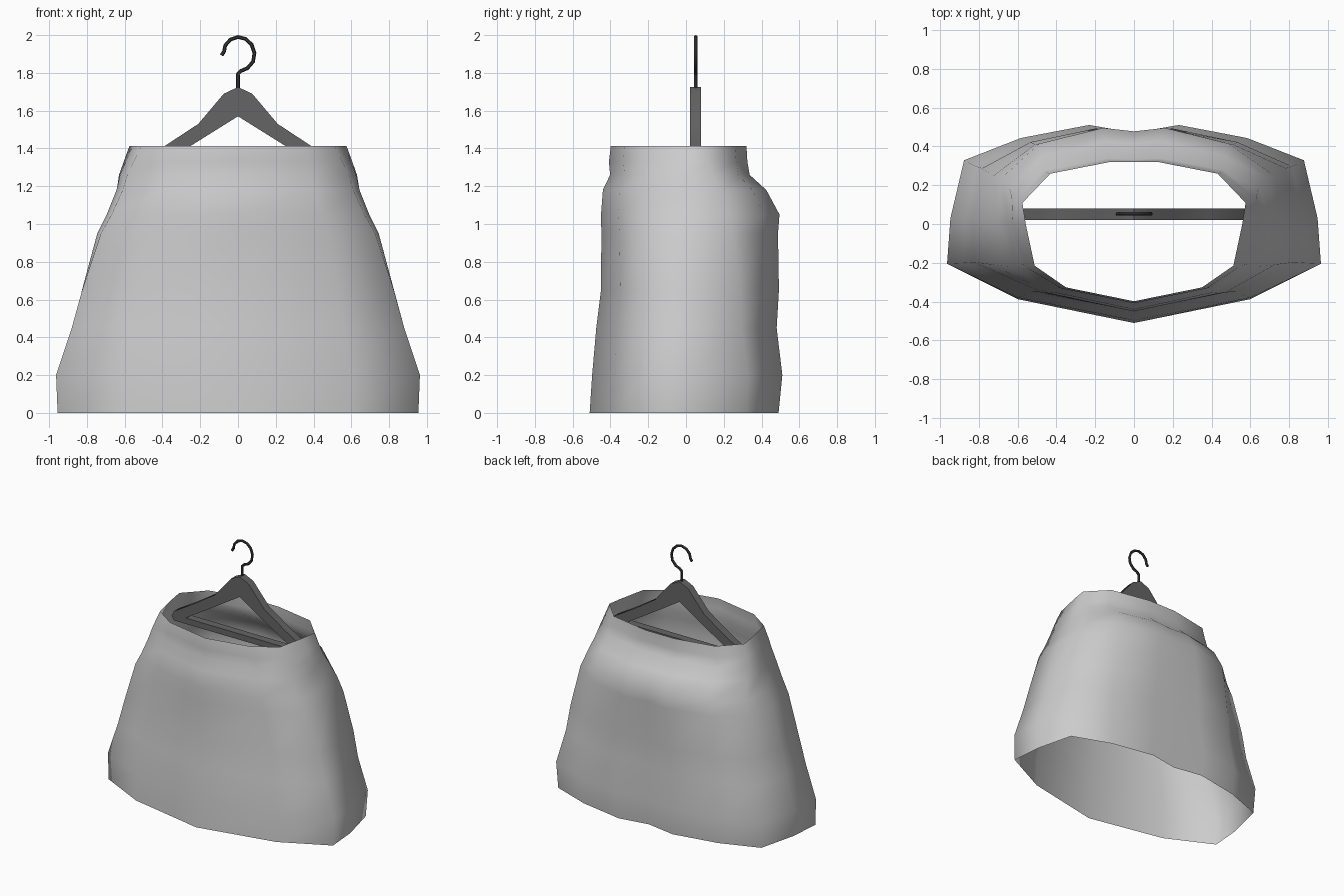
import bpy, bmesh
from math import radians

if "Cube" in bpy.data.objects:
    bpy.data.objects.remove(bpy.data.objects["Cube"])


def grey(name, v):
    m = bpy.data.materials.new(name)
    m.diffuse_color = (v, v, v, 1)
    m.use_nodes = True
    m.node_tree.nodes["Principled BSDF"].inputs["Base Color"].default_value = m.diffuse_color
    return m


def to_mesh(ob, mat):
    bpy.ops.object.select_all(action='DESELECT')
    bpy.context.view_layer.objects.active = ob
    ob.select_set(True)
    bpy.ops.object.convert(target='MESH')
    ob = bpy.context.object
    ob.data.materials.clear()
    ob.data.materials.append(mat)
    bpy.ops.object.shade_smooth_by_angle(angle=radians(40))
    return ob


def add_spline(cu, pts, closed):
    s = cu.splines.new('POLY')
    s.points.add(len(pts) - 1)
    for p, co in zip(s.points, pts):
        p.co = (co[0], co[1], 0, 1)
    s.use_cyclic_u = closed


def mirrored(half):
    # half outline runs from the x=0 start to the x=0 end
    return half + [(-x, y) for x, y in reversed(half) if x > 1e-6]


# Skirt: half cross-sections at hem and waist, scaled by level
hem = [(0, -1), (.625, -.76), (1, -.41), (.98, .06), (.905, .65), (.6, .87), (.24, 1), (0, .92)]
waist = [(0, -1), (.61, -.82), (.89, -.54), (.97, 0), (1, .34), (.75, .81), (.21, 1), (0, 1)]
# z, half width, front depth, back depth
levels = [(0, .955, .51, .49), (.2, .963, .497, .51), (.45, .88, .475, .48),
          (.65, .826, .45, .492), (.95, .745, .448, .487), (1.05, .695, .45, .495),
          (1.18, .643, .44, .425), (1.26, .63, .402, .337), (1.33, .605, .408, .325),
          (1.413, .575, .398, .32)]
bm = bmesh.new()
rings = []
for z, w, f, b in levels:
    t = (z / 1.413) ** 2
    half = []
    for (hx, hy), (wx, wy) in zip(hem, waist):
        x, y = hx + (wx - hx) * t, hy + (wy - hy) * t
        half.append((x, y))
    top = max(p[0] for p in half)
    half = [(x / top * w, y * (f if y < 0 else b)) for x, y in half]
    rings.append([bm.verts.new((x, y, z)) for x, y in mirrored(half)])
for lo, hi in zip(rings, rings[1:]):
    n = len(lo)
    for i in range(n):
        j = (i + 1) % n
        bm.faces.new((lo[i], lo[j], hi[j], hi[i])).smooth = True
me = bpy.data.meshes.new("skirt")
bm.to_mesh(me)
bm.free()
skirt = bpy.data.objects.new("skirt", me)
bpy.context.collection.objects.link(skirt)

# Hanger: flat triangular frame with an opening above the lower bar
cu = bpy.data.curves.new("hanger_frame", 'CURVE')
cu.dimensions = '2D'
cu.fill_mode = 'BOTH'
cu.extrude = .03
add_spline(cu, mirrored([(0, 1.725), (.075, 1.69), (.21, 1.53), (.385, 1.415),
                         (.56, 1.31), (.58, 1.27), (.56, 1.24), (0, 1.24)]), True)
add_spline(cu, mirrored([(0, 1.57), (.24, 1.42), (.46, 1.285), (0, 1.285)]), True)
frame = bpy.data.objects.new("hanger_frame", cu)
bpy.context.collection.objects.link(frame)
frame.rotation_euler.x = radians(90)
frame.location.y = .05
to_mesh(frame, grey("dark_grey", .13))

# Hook: bent round wire
cu = bpy.data.curves.new("hanger_hook", 'CURVE')
cu.dimensions = '3D'
cu.bevel_depth = .01
cu.bevel_resolution = 1
cu.use_fill_caps = True
add_spline(cu, [(0, 1.715), (0, 1.795), (.015, 1.81), (.05, 1.825), (.08, 1.86),
                (.087, 1.905), (.072, 1.95), (.04, 1.98), (0, 1.99), (-.04, 1.977),
                (-.068, 1.945), (-.073, 1.915), (-.087, 1.893)], False)
hook = bpy.data.objects.new("hanger_hook", cu)
bpy.context.collection.objects.link(hook)
hook.rotation_euler.x = radians(90)
hook.location.y = .052
to_mesh(hook, grey("near_black", .04))
